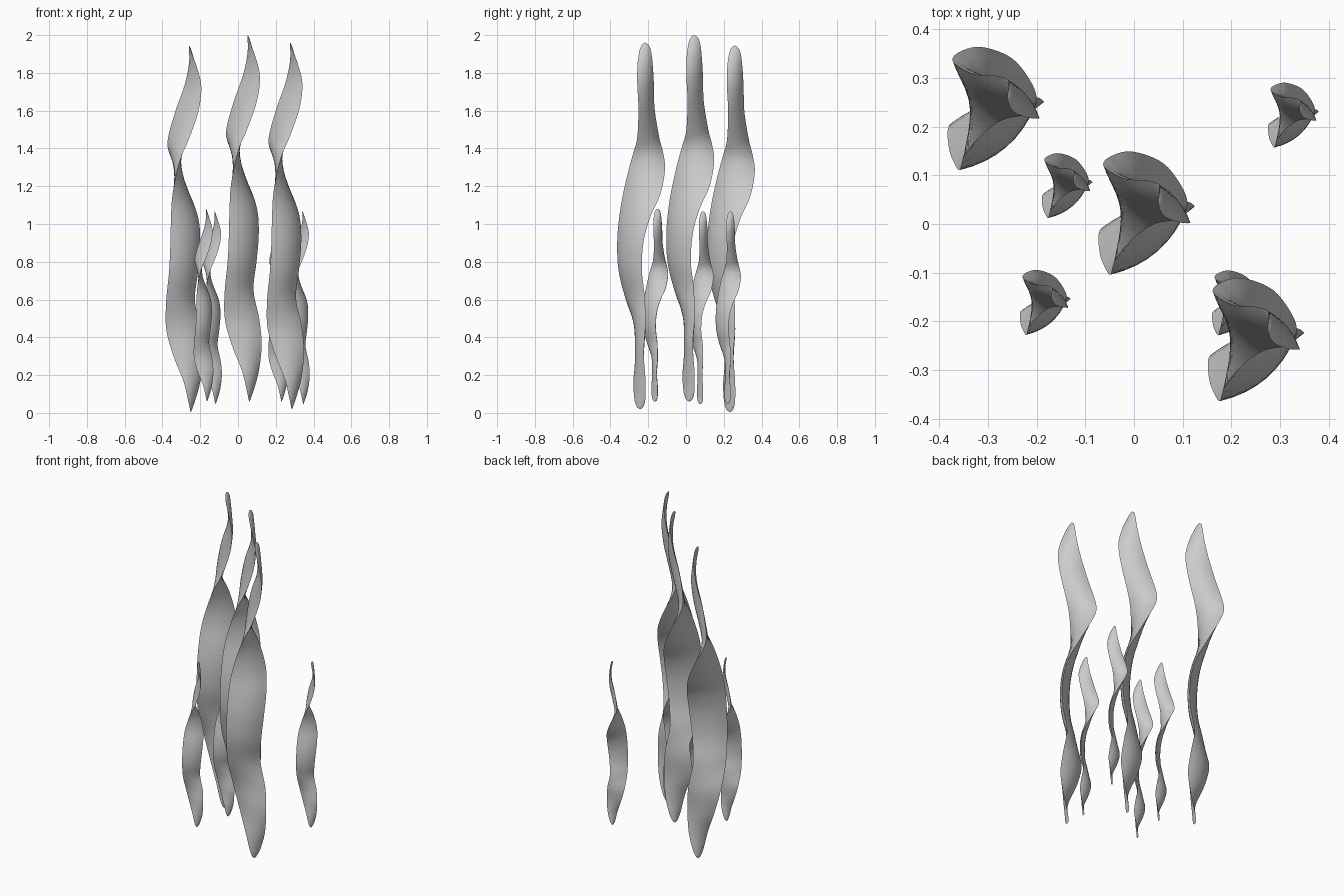
import bpy
import bmesh
from mathutils import Vector

# Twisting blade: height, then x,y of one edge and x,y of the other edge
SECTIONS = [
    (0.06, 0.060, 0.015, 0.060, 0.020),
    (0.075, 0.056, -0.002, 0.066, 0.036),
    (0.12, 0.046, -0.014, 0.083, 0.045),
    (0.22, 0.022, -0.018, 0.110, 0.045),
    (0.36, -0.033, -0.005, 0.125, 0.036),
    (0.50, -0.070, -0.012, 0.112, 0.045),
    (0.65, -0.070, -0.062, 0.082, 0.042),
    (0.80, -0.055, -0.098, 0.098, 0.026),
    (0.95, -0.048, -0.104, 0.110, 0.036),
    (1.08, -0.045, -0.093, 0.101, 0.072),
    (1.20, -0.038, -0.073, 0.060, 0.125),
    (1.33, -0.014, -0.043, -0.004, 0.149),
    (1.42, 0.013, -0.018, -0.050, 0.138),
    (1.50, 0.048, 0.002, -0.062, 0.118),
    (1.65, 0.100, 0.008, -0.022, 0.094),
    (1.78, 0.116, 0.002, 0.024, 0.090),
    (1.88, 0.094, 0.003, 0.047, 0.084),
    (1.95, 0.068, 0.012, 0.053, 0.076),
    (1.985, 0.056, 0.024, 0.052, 0.064),
    (2.00, 0.050, 0.040, 0.050, 0.045),
]
STEPS, ACROSS = 5, 8
OUTER, INNER = 0.13, -0.10  # bulge of each face relative to the width


def smooth_sections():
    """Catmull-Rom spline through the key sections."""
    p = [Vector(s) for s in SECTIONS]
    p = [p[0]] + p + [p[-1]]
    for i in range(1, len(p) - 2):
        a, b, c, d = p[i - 1:i + 3]
        for k in range(STEPS):
            t = k / STEPS
            yield (b * 2 + (c - a) * t + (a * 2 - b * 5 + c * 4 - d) * t * t
                   + (b * 3 - a - c * 3 + d) * t ** 3) * 0.5
    yield p[-1]


def blade_mesh():
    """Loft a lens-shaped cross-section along both edges."""
    bm = bmesh.new()
    rings = []
    for z, ax, ay, bx, by in smooth_sections():
        a, b = Vector((ax, ay, z)), Vector((bx, by, z))
        side = Vector((by - ay, ax - bx, 0))
        ring = []
        for j in range(2 * ACROSS):
            t = j / ACROSS
            bulge = OUTER
            if t > 1:
                t, bulge = 2 - t, INNER
            ring.append(bm.verts.new(a.lerp(b, t) + side * bulge * 4 * t * (1 - t)))
        rings.append(ring)
    n = 2 * ACROSS
    for r, s in zip(rings, rings[1:]):
        for j in range(n):
            k = (j + 1) % n
            bm.faces.new((r[j], r[k], s[k], s[j]))
    bm.faces.new(rings[0])
    bm.faces.new(rings[-1])
    bmesh.ops.recalc_face_normals(bm, faces=bm.faces)
    for f in bm.faces:
        f.smooth = True
    for e in bm.edges:
        e.smooth = e.calc_face_angle(0) < 0.9
    me = bpy.data.meshes.new("blade")
    bm.to_mesh(me)
    bm.free()
    return me


# Three tall blades and four short ones share the same shape
mesh = blade_mesh()
TALL = [(0, 0, 0), (-0.31, 0.215, -0.055), (0.225, -0.26, -0.04)]
SHORT = [(-0.151, 0.067, 0.015), (-0.196, -0.173, 0.028),
         (0.314, 0.212, 0.015), (0.199, -0.174, 0.028)]
for name, places, size in (("tall_blade", TALL, 1.0), ("short_blade", SHORT, 0.526)):
    for i, loc in enumerate(places):
        ob = bpy.data.objects.new(f"{name}_{i + 1}", mesh)
        ob.location = loc
        ob.scale = (size,) * 3
        bpy.context.collection.objects.link(ob)
